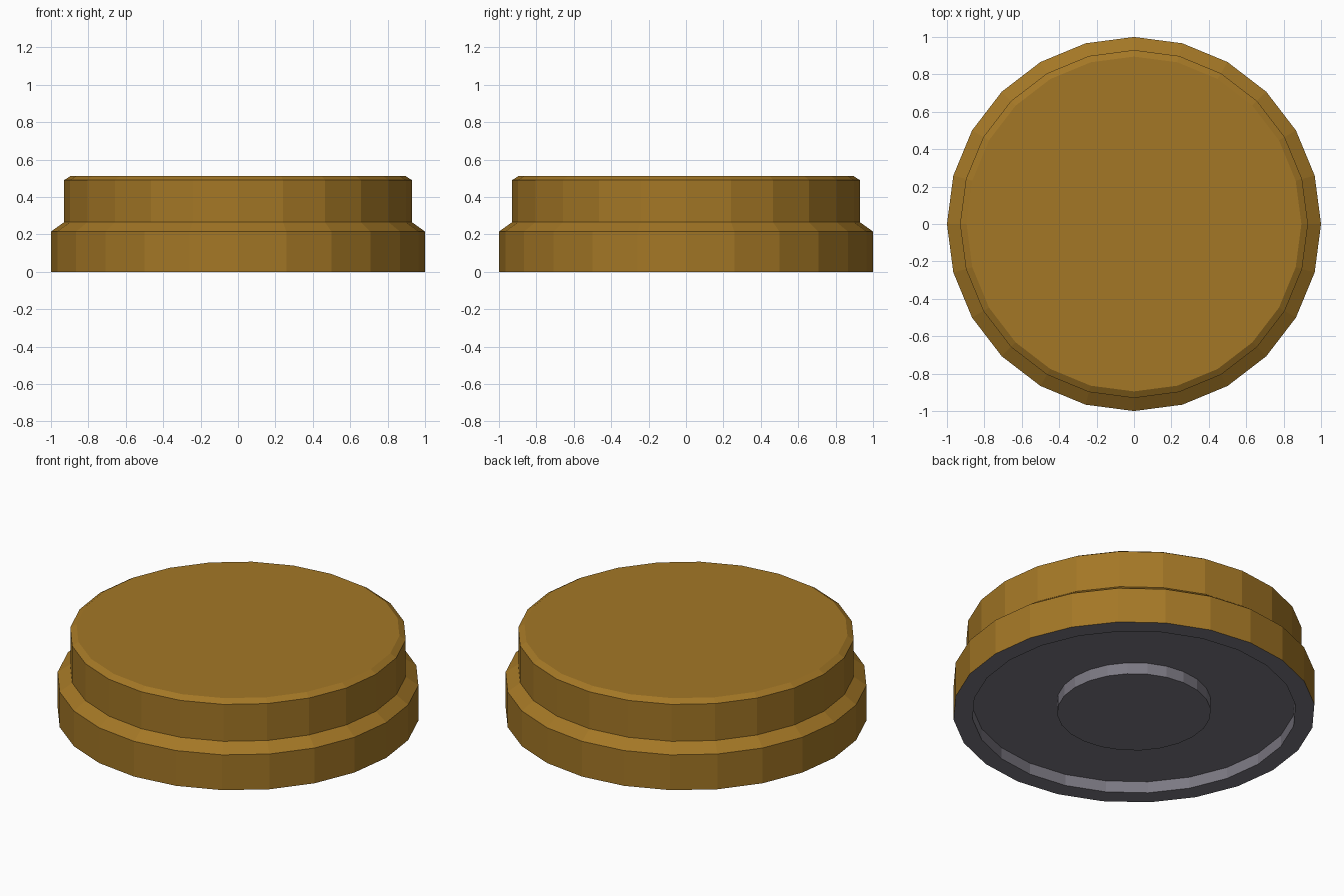
import bpy, bmesh, math

if "Cube" in bpy.data.objects:
    bpy.data.objects.remove(bpy.data.objects["Cube"])

SIDES = 24


def material(name, color):
    m = bpy.data.materials.new(name)
    m.diffuse_color = (*color, 1)
    m.use_nodes = True
    m.node_tree.nodes["Principled BSDF"].inputs["Base Color"].default_value = m.diffuse_color
    return m


gold = material("gold brown", (0.37, 0.185, 0.019))
grey = material("slate grey", (0.20, 0.19, 0.225))

# Closed profile (radius, height), from the underside centre to the top centre
profile = [
    (0.425, 0.0),                                  # central boss
    (0.425, 0.07), (0.895, 0.07),                  # recessed floor
    (0.895, 0.0), (1.0, 0.0),                      # bottom rim
    (1.0, 0.215), (0.93, 0.265),                   # lower tier and sloped step
    (0.93, 0.49), (0.895, 0.512),                  # upper tier and bevel
]
GOLD_START = 4  # profile segments from here on are gold

bm = bmesh.new()
rings = []
for r, z in profile:
    rings.append([bm.verts.new((r * math.cos(2 * math.pi * i / SIDES),
                                r * math.sin(2 * math.pi * i / SIDES), z))
                  for i in range(SIDES)])

# Side bands between neighbouring rings
for k in range(len(rings) - 1):
    a, b = rings[k], rings[k + 1]
    for i in range(SIDES):
        j = (i + 1) % SIDES
        f = bm.faces.new((a[i], a[j], b[j], b[i]))
        f.material_index = 0 if k >= GOLD_START else 1

# Boss cap and top cap
bm.faces.new(list(reversed(rings[0]))).material_index = 1
bm.faces.new(rings[-1]).material_index = 0
bmesh.ops.recalc_face_normals(bm, faces=bm.faces[:])

mesh = bpy.data.meshes.new("stepped_disc")
bm.to_mesh(mesh)
bm.free()
mesh.materials.append(gold)
mesh.materials.append(grey)
obj = bpy.data.objects.new("stepped_disc", mesh)
bpy.context.collection.objects.link(obj)
